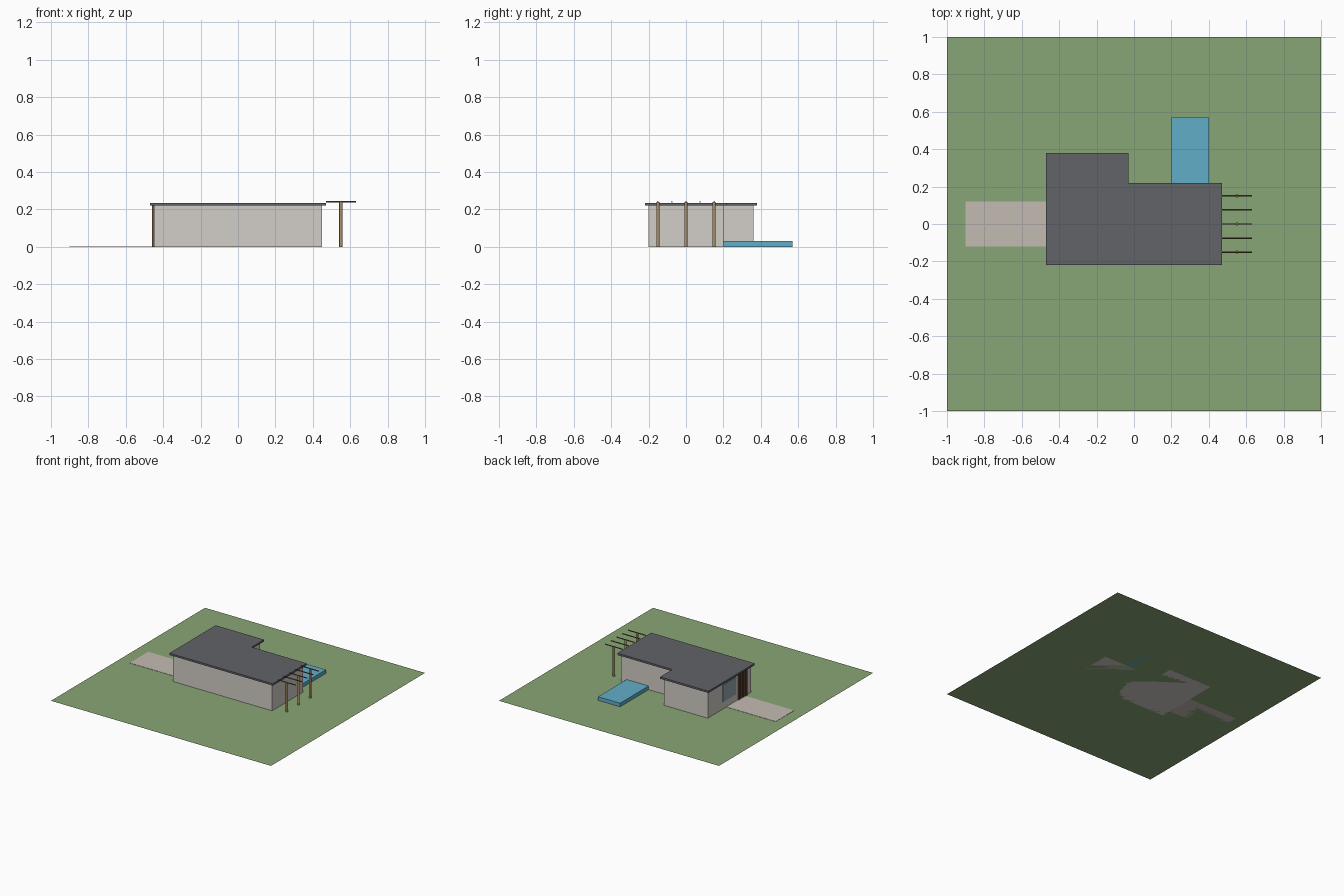
import bpy, bmesh
from math import radians

if "Cube" in bpy.data.objects:
    bpy.data.objects.remove(bpy.data.objects["Cube"])


def mat(name, rgb):
    m = bpy.data.materials.new(name)
    m.diffuse_color = (*rgb, 1)
    m.use_nodes = True
    m.node_tree.nodes["Principled BSDF"].inputs["Base Color"].default_value = m.diffuse_color
    return m


GRASS = mat("grass", (0.25, 0.38, 0.18))
WALL = mat("wall", (0.65, 0.62, 0.58))
ROOF = mat("roof", (0.12, 0.125, 0.14))
WATER = mat("water", (0.12, 0.42, 0.58))
PAVING = mat("paving", (0.55, 0.50, 0.45))
GLASS = mat("glass", (0.30, 0.38, 0.43))
WOOD = mat("wood", (0.42, 0.29, 0.13))
DARK_WOOD = mat("dark_wood", (0.17, 0.09, 0.05))


def prism(name, outline, z0, z1, material):
    """Extrude a counter-clockwise outline from z0 up to z1."""
    bm = bmesh.new()
    face = bm.faces.new([bm.verts.new((x, y, z0)) for x, y in outline])
    if z1 > z0:
        out = bmesh.ops.extrude_face_region(bm, geom=[face], use_keep_orig=True)
        verts = [v for v in out["geom"] if isinstance(v, bmesh.types.BMVert)]
        bmesh.ops.translate(bm, verts=verts, vec=(0, 0, z1 - z0))
        bmesh.ops.recalc_face_normals(bm, faces=bm.faces)
    me = bpy.data.meshes.new(name)
    bm.to_mesh(me)
    bm.free()
    me.materials.append(material)
    ob = bpy.data.objects.new(name, me)
    bpy.context.collection.objects.link(ob)
    return ob


def box(name, x0, x1, y0, y1, z0, z1, material):
    return prism(name, [(x0, y0), (x1, y0), (x1, y1), (x0, y1)], z0, z1, material)


def rod(name, loc, radius, length, material, rot=(0, 0, 0)):
    bpy.ops.mesh.primitive_cylinder_add(vertices=12, radius=radius, depth=length,
                                        location=loc, rotation=rot)
    ob = bpy.context.object
    ob.name = name
    ob.data.materials.append(material)
    bpy.ops.object.shade_smooth_by_angle(angle=radians(35))
    return ob


def l_shape(grow):
    """House footprint, grown outward for the roof overhang."""
    g = grow
    return [(-0.45 - g, -0.2 - g), (0.45 + g, -0.2 - g), (0.45 + g, 0.2 + g),
            (-0.05 + g, 0.2 + g), (-0.05 + g, 0.36 + g), (-0.45 - g, 0.36 + g)]


# Lawn
box("lawn", -1, 1, -1, 1, 0, 0, GRASS)

# House and flat roof
prism("house_walls", l_shape(0), 0, 0.22, WALL)
prism("flat_roof", l_shape(0.02), 0.22, 0.235, ROOF)

# Entrance side: window and upright slats
box("entrance_window", -0.455, -0.445, 0.0, 0.17, 0.06, 0.2, GLASS)
for i in range(6):
    y = -0.135 + i * 0.02
    box(f"entrance_slat_{i}", -0.46, -0.45, y - 0.004, y + 0.004, 0, 0.235, DARK_WOOD)

# Driveway and pool
box("driveway", -0.9, -0.45, -0.12, 0.12, 0, 0.002, PAVING)
box("pool", 0.2, 0.4, 0.2, 0.57, 0, 0.03, WATER)

# Pergola
for i, y in enumerate((-0.15, 0, 0.15)):
    rod(f"pergola_post_{i}", (0.55, y, 0.12), 0.009, 0.24, WOOD)
for i in range(5):
    rod(f"pergola_beam_{i}", (0.55, -0.15 + i * 0.075, 0.24), 0.004, 0.16,
        DARK_WOOD, (0, radians(90), 0))
